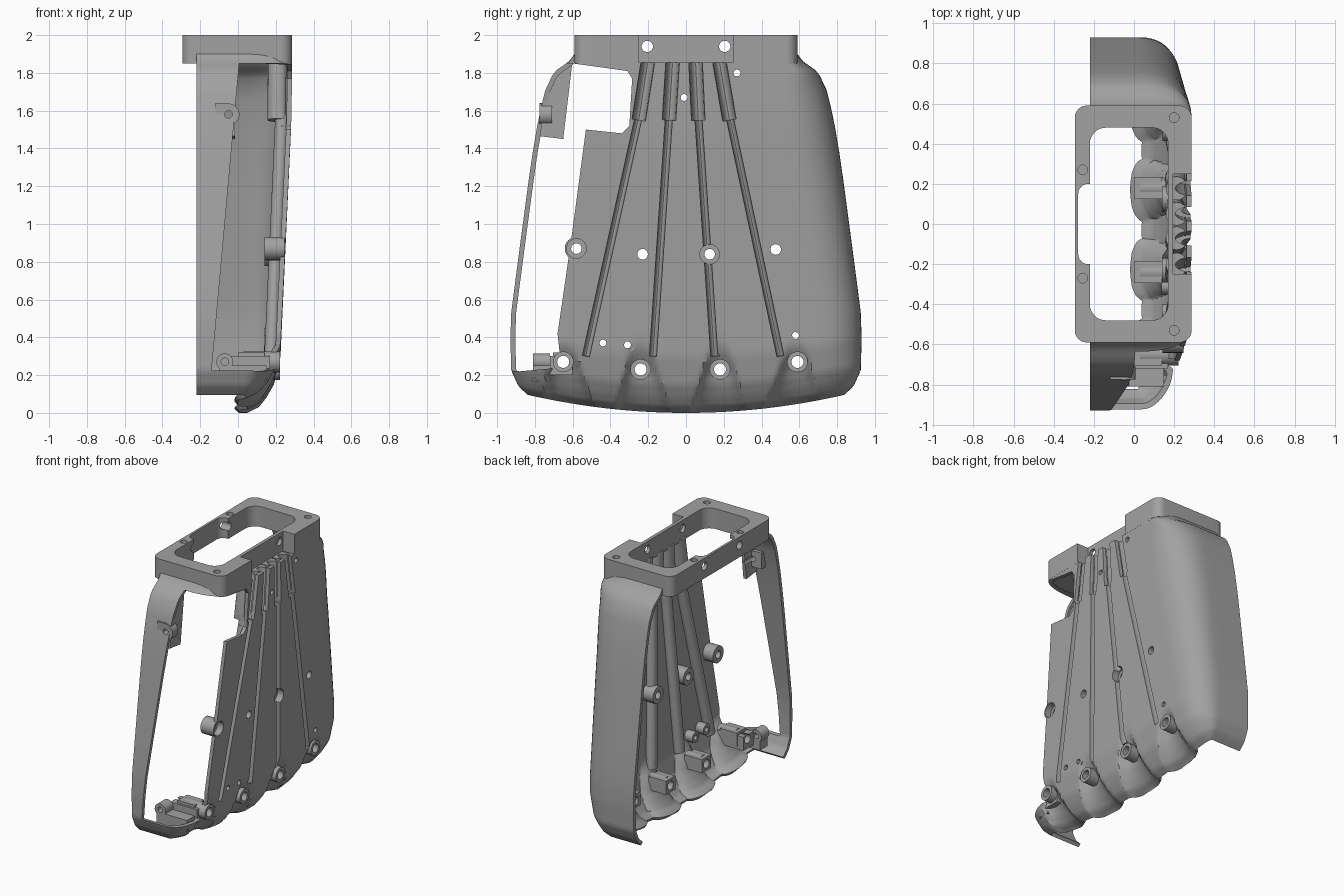
import bpy, bmesh, math
from mathutils import Vector, Matrix

cube = bpy.data.objects.get("Cube")
if cube:
    bpy.data.objects.remove(cube, do_unlink=True)

scene = bpy.context.scene.collection
grey = bpy.data.materials.new("plain grey")
grey.use_nodes = True
grey.diffuse_color = (0.36, 0.36, 0.36, 1)
grey.node_tree.nodes["Principled BSDF"].inputs["Base Color"].default_value = (0.36, 0.36, 0.36, 1)


def new_object(name, bm, group=None):
    mesh = bpy.data.meshes.new(name)
    bm.to_mesh(mesh)
    bm.free()
    mesh.materials.append(grey)
    obj = bpy.data.objects.new(name, mesh)
    scene.objects.link(obj)
    if group is not None:
        obj.hide_render = True
        group.append(obj)
    return obj


def rod(name, p0, p1, radius, group=None, stretch=1.0):
    """Cylinder between two points; stretch widens it along x."""
    p0, p1 = Vector(p0), Vector(p1)
    axis = (p1 - p0).normalized()
    side = Vector((1, 0, 0)) if abs(axis.x) < 0.9 else Vector((0, 0, 1))
    side = (side - axis * side.dot(axis)).normalized()
    frame = Matrix((side, axis.cross(side), axis)).transposed().to_4x4()
    bm = bmesh.new()
    bmesh.ops.create_cone(bm, cap_ends=True, segments=24, radius1=radius,
                          radius2=radius, depth=(p1 - p0).length)
    bm.transform(Matrix.Translation((p0 + p1) / 2) @ frame @ Matrix.Diagonal((stretch, 1, 1, 1)))
    return new_object(name, bm, group)


def block(name, x, y, z, radius=0.0, group=None):
    """Box given by its x, y and z ranges, with rounded upright corners."""
    bm = bmesh.new()
    bmesh.ops.create_cube(bm, size=1)
    for v in bm.verts:
        v.co = [sum(r) / 2 + c * (r[1] - r[0]) for c, r in zip(v.co, (x, y, z))]
    if radius:
        upright = [e for e in bm.edges if abs(e.verts[0].co.z - e.verts[1].co.z) > 0.01]
        bmesh.ops.bevel(bm, geom=upright, offset=radius, segments=8, profile=0.5, affect='EDGES')
    return new_object(name, bm, group)


def prism(name, points, thickness, group=None):
    """Outline extruded along +x."""
    bm = bmesh.new()
    near = [bm.verts.new(p) for p in points]
    far = [bm.verts.new((p[0] + thickness, p[1], p[2])) for p in points]
    bm.faces.new(near)
    bm.faces.new(far[::-1])
    for i in range(len(near)):
        bm.faces.new((near[i - 1], near[i], far[i], far[i - 1]))
    bmesh.ops.recalc_face_normals(bm, faces=bm.faces)
    return new_object(name, bm, group)


def interp(table, t):
    for (a, va), (b, vb) in zip(table, table[1:]):
        if t <= b:
            return va + (vb - va) * max(0, t - a) / (b - a)
    return table[-1][1]


def bounds(obj):
    return [(min(axis), max(axis)) for axis in zip(*(v.co for v in obj.data.vertices))]


def bake(obj, cutters):
    """Cut the object with every cutter that reaches it, then fix the result."""
    box = bounds(obj)
    for cutter in cutters:
        if all(a[0] < b[1] and b[0] < a[1] for a, b in zip(box, bounds(cutter))):
            m = obj.modifiers.new("cut", 'BOOLEAN')
            m.operation, m.solver, m.object = 'DIFFERENCE', 'MANIFOLD', cutter
    depsgraph = bpy.context.evaluated_depsgraph_get()
    mesh = bpy.data.meshes.new_from_object(obj.evaluated_get(depsgraph))
    obj.modifiers.clear()
    obj.data = mesh


openings, details, collar_cuts = [], [], []

# Shell profiles by height: half depth, side wall position, corner length
DEPTH = [(0, .84), (.04, .89), (.12, .925), (.3, .93), (.45, .925), (.9, .87), (1.3, .82),
         (1.55, .78), (1.7, .745), (1.8, .70), (1.86, .62), (1.9, .59)]
WALL = [(0, .05), (.03, .11), (.08, .15), (.15, .19), (.3, .225), (1.55, .283), (1.9, .287)]
CORNER = [(0, .2), (1.4, .27), (1.7, .22), (1.9, .08)]
SCOOPS = [(-.65, .27), (-.24, .23), (.18, .23), (.59, .27)]


def wall_x(z):
    return interp(WALL, z)


def section(h):
    """Open U outline at one height."""
    depth, wall, ry = interp(DEPTH, h), wall_x(h), interp(CORNER, h)
    start = min(0.03, wall - 0.03)
    half = [(-0.22 + (start + 0.22) * i / 4, depth) for i in range(4)]
    for i in range(13):
        a = math.pi / 2 * i / 12
        half.append((start + (wall - start) * math.sin(a) ** .9,
                     depth - ry + ry * max(0, math.cos(a)) ** .9))
    flat = depth - ry
    middle = [(wall, -flat + 2 * flat * i / 80) for i in range(1, 80)]
    return [(x, -y) for x, y in half] + middle + half[::-1]


# Main shell: lofted U with concave scoops along the lower edge
heights = [.008 * i * (1 + i * .12) for i in range(17)] + [.45 + .15 * i for i in range(8)] \
    + [1.6, 1.66, 1.7, 1.74, 1.78, 1.81, 1.84, 1.86, 1.88, 1.9]
bm = bmesh.new()
rows = []
for h in heights:
    row = []
    for x, y in section(h):
        z = h + 0.11 * min(1, abs(y) / .9) ** 2 * (1 - h / 1.9)
        s = max(0, (.36 - z) / .36)
        for cy, cz in SCOOPS:
            q = (y - cy * (1 - .05 * s)) / (.045 + .1 * s)
            if s > 0 and abs(q) < 1 and x > 0:
                x = max(0, x - .06 * min(1, s * 2.5) * math.sqrt(1 - q * q))
        row.append(bm.verts.new((x, y, z)))
    rows.append(row)
for a, b in zip(rows, rows[1:]):
    for i in range(len(a) - 1):
        bm.faces.new((a[i], a[i + 1], b[i + 1], b[i]))
shell = new_object("side_shell", bm)
solid = shell.modifiers.new("thickness", 'SOLIDIFY')
solid.thickness, solid.offset = 0.026, -1

# Front opening that wraps round the corner, with a slanted edge
outline = [(-1.2, 1.85), (-.6, 1.85), (-.31, 1.81), (-.285, 1.77), (-.3, 1.52), (-.34, 1.48),
           (-.53, 1.5), (-.61, .9), (-.68, .42), (-.66, .24), (-.88, .22), (-1.2, .25)]
prism("opening_cutter", [(-.16 + .09 * z, y, z) for y, z in outline], .8, openings)
block("notch_cutter", (.195, .6), (-.25, .25), (1.855, 2.2), group=openings)

# Grooves fanning down the wall, each backed by an inner rib
GROOVES = [(-.2, -.25, -.53), (-.07, -.09, -.175), (.05, .065, .15), (.175, .23, .5)]
ribs = []
for top, mid, low in GROOVES:
    for name, y0, z0, y1, z1, w, d in (("upper", top, 1.87, mid, 1.55, .036, .08),
                                       ("lower", mid, 1.57, low, .3, .019, .045)):
        def path(inset):
            return (wall_x(z0) - inset, y0, z0), (wall_x(z1) - inset, y1, z1)
        rod(name + "_groove_cutter", *path(0), w, details, d / w)
        rib_w, rib_d = w + .022, d * .5 + .014
        ribs.append(rod(name + "_rib", *path(rib_d + .004 + d * .2), rib_w, stretch=rib_d / rib_w))

# Screw bosses on the inner wall and their holes
bosses = []
for y, z in SCOOPS:
    bosses.append(rod("lower_boss", (.03, y, z), (.222, y, z), .055))
    bosses.append(block("lower_boss_block", (0, .14), (y - .055, y + .055), (z - .05, z + .05)))
    rod("screw_cutter", (-.1, y, z), (.6, y, z), .032, details)
for y, z, recessed in [(-.58, .87, True), (.125, .84, True), (-.23, .84, False), (.475, .865, False)]:
    x = wall_x(z)
    bosses.append(rod("middle_boss", (x - .11, y, z), (x - .004, y, z), .062))
    rod("screw_cutter", (-.1, y, z), (.6, y, z), .028, details)
    if recessed:
        rod("counterbore_cutter", (x - .05, y, z), (x + .1, y, z), .052, details)
for y, z in [(-.44, .37), (-.31, .36), (.58, .41)]:
    x = wall_x(z)
    bosses.append(rod("small_boss", (x - .09, y, z), (x - .004, y, z), .04))
    rod("pin_cutter", (.08, y, z), (.6, y, z), .018, details)
for y, z in [(.27, 1.8), (-.01, 1.67)]:
    rod("pin_cutter", (.08, y, z), (.6, y, z), .018, details)

# Lugs on the front strip, and the flange below the collar
lugs = [rod("upper_ear", (-.05, -.775, 1.58), (-.05, -.71, 1.58), .058),
        block("upper_ear_block", (-.12, -.05), (-.775, -.71), (1.52, 1.64)),
        rod("lower_ear", (-.07, -.81, .27), (-.07, -.72, .27), .045),
        block("lower_ear_block", (-.1, .15), (-.81, -.72), (.17, .25)),
        block("lower_bridge", (-.05, .17), (-.72, -.6), (.2, .3)),
        prism("front_flange", [(-.04, y, z) for y, z in [
            (-.6, 1.87), (-.65, 1.45), (-.775, 1.465), (-.74, 1.69), (-.69, 1.8)]], .025)]
for x, z in [(-.05, 1.58), (-.07, .27)]:
    rod("lug_cutter", (x, -1.1, z), (x, -.6, z), .02, details)

# Rectangular collar with its window, notches and screw holes
collar = block("top_collar", (-.295, .287), (-.59, .59), (1.85, 2.0), .06)
block("window_cutter", (-.22, .17), (-.48, .48), (1.7, 2.2), .08, collar_cuts)
block("inner_notch_cutter", (-.278, -.1), (-.2, .2), (1.7, 2.2), .05, collar_cuts)
block("outer_notch_cutter", (.195, .6), (-.25, .25), (1.7, 2.2), group=collar_cuts)
for s in (-1, 1):
    rod("side_hole_cutter", (-.6, s * .205, 1.94), (.6, s * .205, 1.94), .03, collar_cuts)
    for x, y in [(.2, .53), (-.255, .27)]:
        rod("top_hole_cutter", (x, s * y, 1.9), (x, s * y, 2.1), .024, collar_cuts)

bake(collar, collar_cuts)
for part in [shell] + ribs:
    bake(part, openings + details)
for part in bosses + lugs:
    bake(part, details)

# Remove the cutters and smooth the curved faces
for cutter in openings + details + collar_cuts:
    bpy.data.objects.remove(cutter, do_unlink=True)
bpy.ops.object.select_all(action='DESELECT')
for part in [shell, collar] + ribs + bosses + lugs:
    part.select_set(True)
bpy.context.view_layer.objects.active = shell
bpy.ops.object.shade_smooth_by_angle(angle=math.radians(32))
